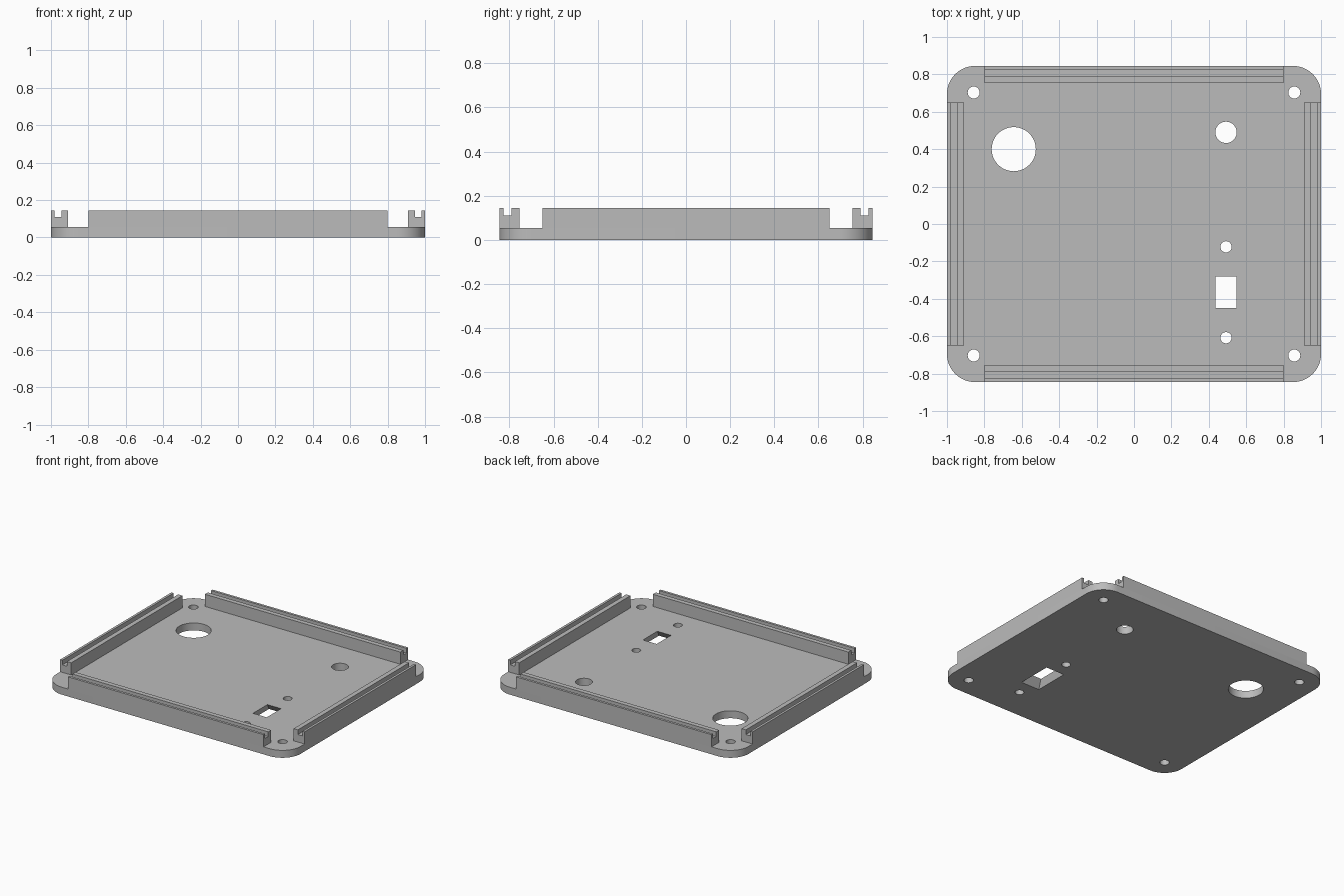
import bpy, bmesh, math

old = bpy.data.objects.get("Cube")
if old:
    bpy.data.objects.remove(old, do_unlink=True)

HX, HY = 1.0, 0.845      # half width and half depth
BASE, TOP = 0.055, 0.145  # plate thickness and rail height

grey = bpy.data.materials.new("light_grey")
grey.use_nodes = True
color = (0.5, 0.5, 0.5, 1)
grey.diffuse_color = color
grey.node_tree.nodes["Principled BSDF"].inputs["Base Color"].default_value = color


def loft(name, bottom, top):
    """Closed solid between two matching loops of points."""
    bm = bmesh.new()
    a = [bm.verts.new(p) for p in bottom]
    b = [bm.verts.new(p) for p in top]
    n = len(a)
    bm.faces.new(a)
    bm.faces.new(b)
    for i in range(n):
        j = (i + 1) % n
        bm.faces.new((a[i], a[j], b[j], b[i]))
    bmesh.ops.recalc_face_normals(bm, faces=bm.faces)
    mesh = bpy.data.meshes.new(name)
    bm.to_mesh(mesh)
    bm.free()
    mesh.materials.append(grey)
    obj = bpy.data.objects.new(name, mesh)
    bpy.context.collection.objects.link(obj)
    return obj


def circle(x, y, r, z, n=48):
    return [(x + r * math.cos(2 * math.pi * i / n),
             y + r * math.sin(2 * math.pi * i / n), z) for i in range(n)]


def rectangle(x, y, hx, hy, z):
    return [(x + sx * hx, y + sy * hy, z)
            for sx, sy in ((-1, -1), (1, -1), (1, 1), (-1, 1))]


def rounded(hx, hy, r, z, steps=14):
    points = []
    for k, (sx, sy) in enumerate(((1, 1), (-1, 1), (-1, -1), (1, -1))):
        for i in range(steps + 1):
            t = math.pi / 2 * (k + i / steps)
            points.append((sx * (hx - r) + r * math.cos(t),
                           sy * (hy - r) + r * math.sin(t), z))
    return points


# Base plate with rounded corners
plate = loft("base_plate", rounded(HX, HY, 0.15, 0), rounded(HX, HY, 0.15, BASE))

# Round holes: corner screws, large opening, medium opening, small screws
holes = [(sx * 0.857, sy * 0.703, 0.032) for sx in (-1, 1) for sy in (-1, 1)]
holes += [(-0.643, 0.4, 0.118), (0.492, 0.49, 0.057),
          (0.492, -0.122, 0.03), (0.492, -0.608, 0.03)]
cutters = [loft("hole_cutter", circle(x, y, r, -0.1), circle(x, y, r, 0.2))
           for x, y, r in holes]

# Socket opening, flared towards the underside
slot = (0.493, -0.365)
cutters.append(loft("slot_cutter", rectangle(*slot, 0.075, 0.13, 0),
                    rectangle(*slot, 0.056, 0.084, BASE)))
# Extend the flare past both plate faces so the cut is clean
for v in cutters[-1].data.vertices:
    cx, cy = v.co.x - slot[0], v.co.y - slot[1]
    step = 1 if v.co.z < BASE / 2 else -1
    v.co.x += math.copysign(0.019, cx) * step
    v.co.y += math.copysign(0.046, cy) * step
    v.co.z -= BASE * step

bpy.context.view_layer.objects.active = plate
for cutter in cutters:
    cutter.hide_render = True
    mod = plate.modifiers.new("cut", 'BOOLEAN')
    mod.operation = 'DIFFERENCE'
    mod.solver = 'EXACT'
    mod.object = cutter
    bpy.ops.object.modifier_apply(modifier=mod.name)
    bpy.data.objects.remove(cutter, do_unlink=True)

bpy.ops.object.select_all(action='DESELECT')
plate.select_set(True)
bpy.ops.object.shade_smooth_by_angle(angle=math.radians(30))

# Grooved rail section: distance in from the plate edge, height
section = [(0, BASE), (0, TOP), (0.018, TOP), (0.018, 0.11),
           (0.055, 0.11), (0.055, TOP), (0.09, TOP), (0.09, BASE)]

for s, side, end in ((1, "left", "back"), (-1, "right", "front")):
    loft(side + "_rail",
         [(s * (HX - d), -0.65, z) for d, z in section],
         [(s * (HX - d), 0.65, z) for d, z in section])
    loft(end + "_rail",
         [(-0.8, s * (HY - d), z) for d, z in section],
         [(0.8, s * (HY - d), z) for d, z in section])
